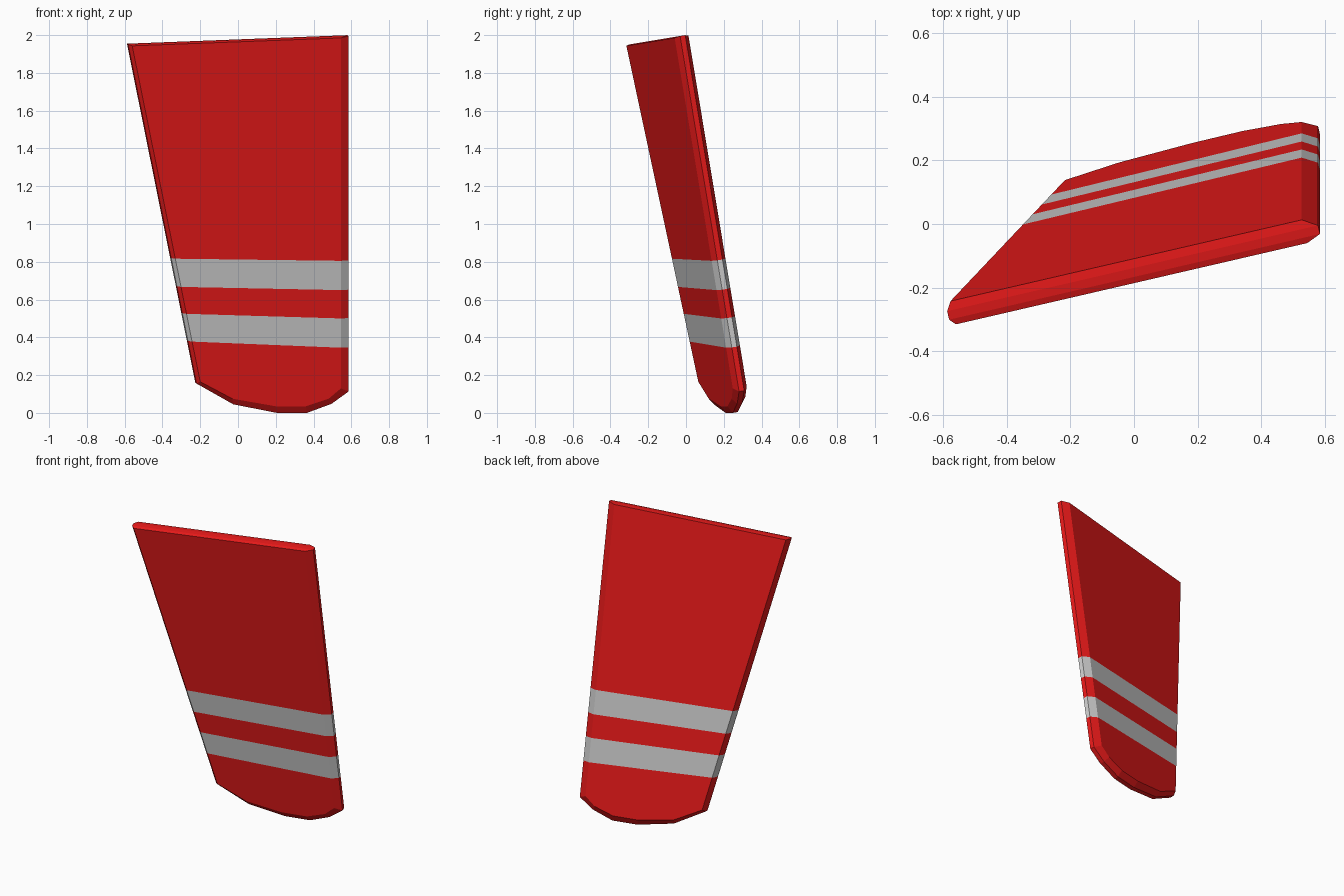
import bpy, bmesh
from mathutils import Vector

if "Cube" in bpy.data.objects:
    bpy.data.objects.remove(bpy.data.objects["Cube"])

# Outlines of the plate as seen from the front: flat face and wider rim
FACE = [(-0.56, 1.943), (0.545, 1.985), (0.545, 0.13), (0.48, 0.075), (0.36, 0.035),
        (0.20, 0.035), (-0.03, 0.075), (-0.20, 0.165)]
RIM = [(-0.577, 1.947), (0.59, 1.992), (0.59, 0.11), (0.50, 0.045), (0.37, -0.003),
       (0.21, -0.003), (-0.02, 0.042), (-0.215, 0.152)]
LAYERS = [(FACE, 0.0), (RIM, 0.02), (RIM, 0.048), (FACE, 0.076)]

# Stripe borders: height at x = 0.545 and slope towards the right
BORDERS = [(0.345, -0.041), (0.50, -0.03), (0.65, -0.02), (0.805, -0.013)]

# Tilt of the plate: y changes with x and z
SLOPE_X, SLOPE_Z = 0.2376, -0.166
NORMAL = Vector((-SLOPE_X, 1, -SLOPE_Z)).normalized()


def material(name, color):
    mat = bpy.data.materials.new(name)
    mat.diffuse_color = color
    mat.use_nodes = True
    mat.node_tree.nodes["Principled BSDF"].inputs["Base Color"].default_value = mat.diffuse_color
    return mat


def tilt(p):
    base = Vector((p.x, -0.06 + SLOPE_X * (p.x - 0.545) + SLOPE_Z * (p.z - 1.985), p.z))
    return base + NORMAL * p.y


# Upright plate with a bevelled rim
bm = bmesh.new()
rings = [[bm.verts.new((x, depth, z)) for x, z in outline] for outline, depth in LAYERS]
bm.faces.new(rings[0])
bm.faces.new(rings[-1][::-1])
n = len(FACE)
for a, b in zip(rings, rings[1:]):
    for i in range(n):
        j = (i + 1) % n
        bm.faces.new((a[i], a[j], b[j], b[i]))

# Cut the stripe borders around the plate
for z, slope in BORDERS:
    bmesh.ops.bisect_plane(bm, geom=bm.verts[:] + bm.edges[:] + bm.faces[:],
                           plane_co=(0.545, 0, z), plane_no=(-slope, 0, 1))

# Every second band is grey
for f in bm.faces:
    c = f.calc_center_median()
    band = sum(c.z > z + slope * (c.x - 0.545) for z, slope in BORDERS)
    f.material_index = band % 2

# Lean and turn the plate
for v in bm.verts:
    v.co = tilt(v.co)
bmesh.ops.recalc_face_normals(bm, faces=bm.faces[:])

mesh = bpy.data.meshes.new("striped_blade")
bm.to_mesh(mesh)
bm.free()
mesh.materials.append(material("red", (0.8, 0.01, 0.01, 1)))
mesh.materials.append(material("stripe_grey", (0.6, 0.6, 0.6, 1)))
blade = bpy.data.objects.new("striped_blade", mesh)
bpy.context.collection.objects.link(blade)
